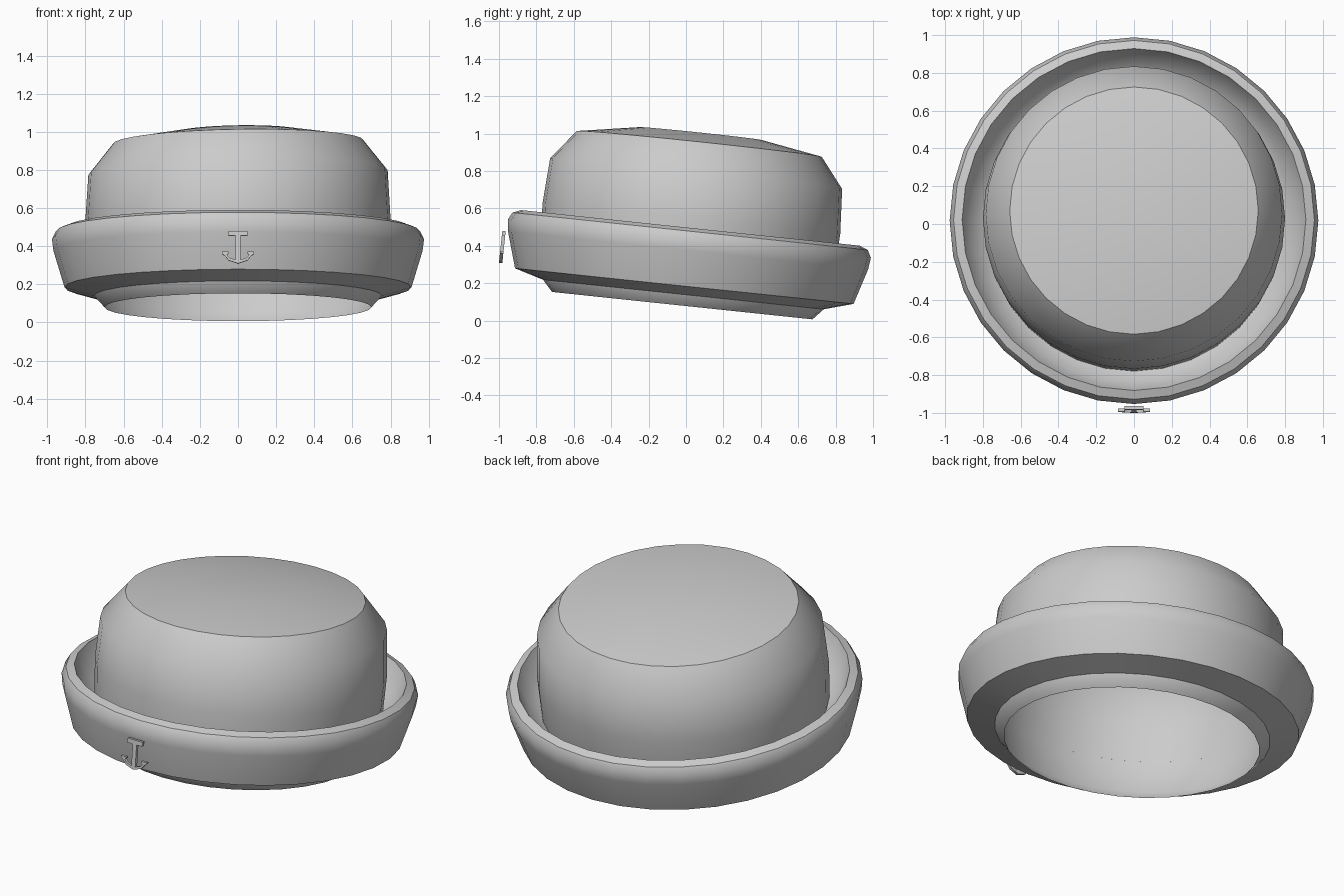
import bpy, bmesh, math
from mathutils import Matrix

if "Cube" in bpy.data.objects:
    bpy.data.objects.remove(bpy.data.objects["Cube"])

SEG = 32
TILT = Matrix.Rotation(math.radians(-6), 4, 'X')
BASE = Matrix.Translation((0, -0.02, 0.08)) @ TILT


def finish(name, bm, matrix):
    bm.transform(matrix)
    mesh = bpy.data.meshes.new(name)
    bm.to_mesh(mesh)
    bm.free()
    obj = bpy.data.objects.new(name, mesh)
    bpy.context.collection.objects.link(obj)
    bpy.ops.object.select_all(action='DESELECT')
    obj.select_set(True)
    bpy.context.view_layer.objects.active = obj
    bpy.ops.object.shade_smooth_by_angle(angle=math.radians(38))
    return obj


def lathe(name, profile, cap=False, lean=0.0):
    """Revolve (radius, height) points; lean tips the upper rings sideways."""
    bm = bmesh.new()
    rings = []
    for r, z in profile:
        ring = []
        for i in range(SEG):
            a = 2 * math.pi * i / SEG
            x, y = r * math.cos(a), r * math.sin(a)
            ring.append(bm.verts.new((x, y, z + (lean * x if z > 0.6 else 0))))
        rings.append(ring)
    for lo, hi in zip(rings, rings[1:]):
        for i in range(SEG):
            j = (i + 1) % SEG
            bm.faces.new((lo[i], lo[j], hi[j], hi[i]))
    if cap:
        bm.faces.new(rings[-1])
    return finish(name, bm, BASE)


# Crown: open shell with a shallow domed top
lathe("crown", [(0.70, 0), (0.755, 0.06), (0.79, 0.25), (0.80, 0.47),
                (0.785, 0.71), (0.658, 0.87), (0.33, 0.925)],
      cap=True, lean=0.016)

# Upturned brim with a trough around the crown
lathe("brim", [(0.755, 0.06), (0.91, 0.105), (0.968, 0.297), (0.976, 0.36),
               (0.955, 0.40), (0.91, 0.418), (0.855, 0.30), (0.79, 0.26)])

# Anchor badge: mirrored outline, extruded
half = [(0, -0.087), (0.05, -0.07), (0.07, -0.045), (0.085, -0.035),
        (0.085, -0.025), (0.05, -0.025), (0.05, -0.035), (0.058, -0.04),
        (0.045, -0.057), (0.013, -0.067), (0.013, 0.06), (0.05, 0.06),
        (0.05, 0.085), (0, 0.085)]
outline = half + [(-x, z) for x, z in half[-2:0:-1]]
bm = bmesh.new()
face = bm.faces.new([bm.verts.new((x, -0.009, z)) for x, z in outline])
ext = bmesh.ops.extrude_face_region(bm, geom=[face])
bmesh.ops.translate(bm, vec=(0, 0.018, 0),
                    verts=[g for g in ext["geom"] if isinstance(g, bmesh.types.BMVert)])
bmesh.ops.recalc_face_normals(bm, faces=bm.faces)
bmesh.ops.triangulate(bm, faces=[f for f in bm.faces if len(f.verts) > 4])
finish("anchor_badge", bm, Matrix.Translation((0, -0.982, 0.395)) @ TILT)
